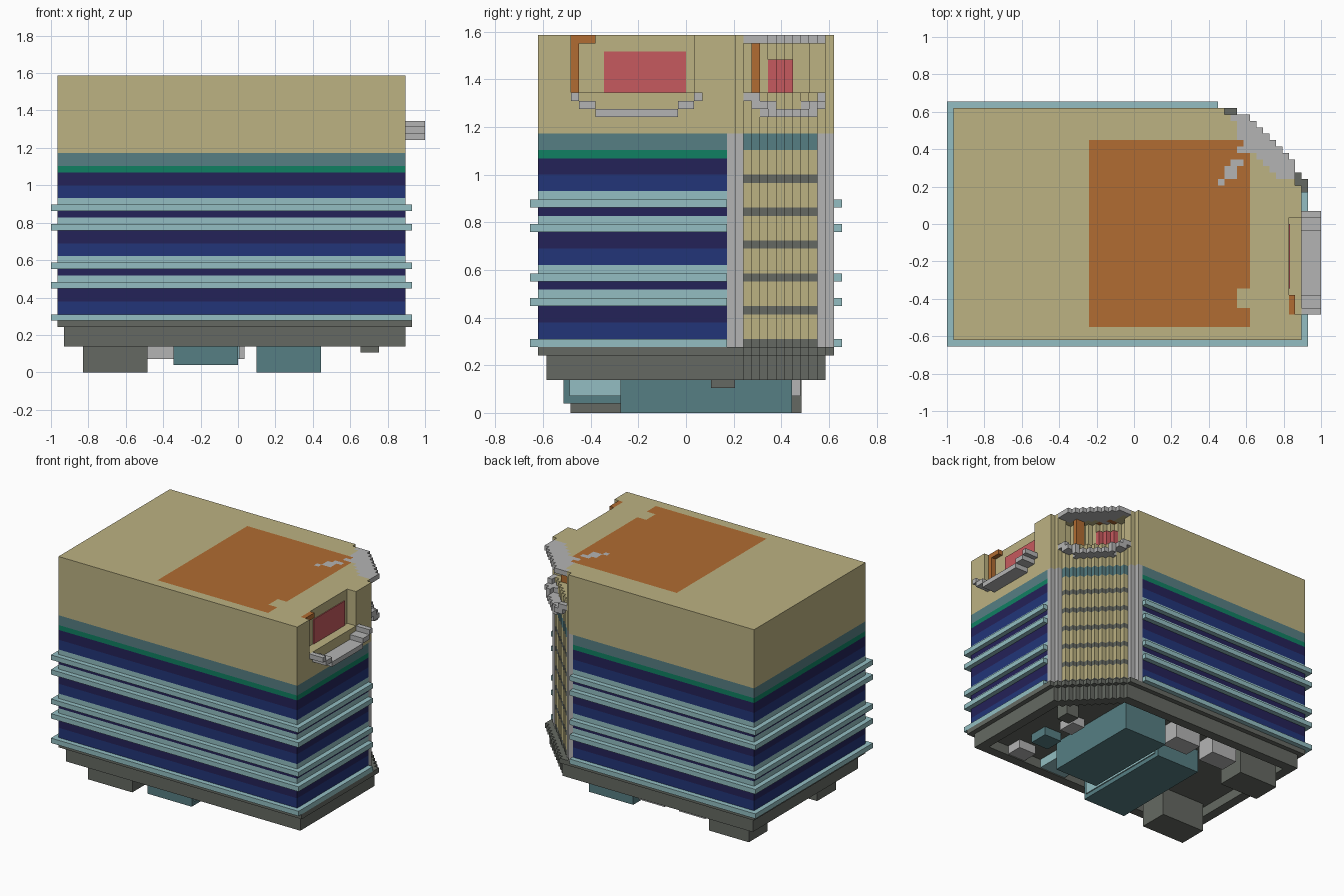
import bpy, bmesh

if "Cube" in bpy.data.objects:
    bpy.data.objects.remove(bpy.data.objects["Cube"])

# The building sits on a regular grid of small cubes: i, j, k count along x, y, z
V = 2 / 58
X = lambda i: -1 + i * V
Y = lambda j: -19 * V + j * V
Z = lambda k: k * V


def linear(c):
    c /= 255
    return c / 12.92 if c <= 0.04045 else ((c + 0.055) / 1.055) ** 2.4


PALETTE = {
    "tan": (188, 178, 130), "slate": (86, 126, 131), "green": (16, 128, 98),
    "navy": (36, 34, 88), "blue": (34, 53, 120), "pale_teal": (147, 190, 194),
    "dark_grey": (101, 105, 98), "light_grey": (180, 180, 180),
    "orange": (177, 108, 50), "red": (198, 90, 94),
}
NAMES = list(PALETTE)
MATS = []
for n, rgb in PALETTE.items():
    m = bpy.data.materials.new(n)
    m.diffuse_color = (*[linear(c) for c in rgb], 1)
    m.use_nodes = True
    m.node_tree.nodes["Principled BSDF"].inputs["Base Color"].default_value = m.diffuse_color
    MATS.append(m)


def finish(name, bm):
    me = bpy.data.meshes.new(name)
    bm.to_mesh(me)
    bm.free()
    for m in MATS:
        me.materials.append(m)
    ob = bpy.data.objects.new(name, me)
    bpy.context.collection.objects.link(ob)
    return ob


def slab(name, inside, k0, k1, colour, caps="tb"):
    """Stepped slab: every grid cell where inside(i, j) holds, from level k0 to k1."""
    rule = colour if callable(colour) else (lambda i, j, k: colour)
    levels = [(k, k + 1) for k in range(k0, k1)] if callable(colour) else [(k0, k1)]
    cells = {(i, j) for i in range(58) for j in range(38) if inside(i, j)}
    bm = bmesh.new()

    def quad(pts, mat):
        f = bm.faces.new([bm.verts.new((X(a), Y(b), Z(c))) for a, b, c in pts])
        f.material_index = NAMES.index(mat)

    for i, j in cells:
        a, b = i + 1, j + 1
        ring = [(i, j), (a, j), (a, b), (i, b)]
        near = [(i, j - 1), (a, j), (i, b), (i - 1, j)]
        for n in range(4):
            if near[n] in cells:
                continue
            p, q = ring[n], ring[(n + 1) % 4]
            for lo, hi in levels:
                quad([(*p, lo), (*q, lo), (*q, hi), (*p, hi)], rule(i, j, lo))
        if "t" in caps:
            quad([(*p, k1) for p in ring], rule(i, j, k1 - 1))
        if "b" in caps:
            quad([(*p, k0) for p in ring[::-1]], rule(i, j, k0))
    bmesh.ops.remove_doubles(bm, verts=bm.verts, dist=1e-5)
    return finish(name, bm)


def rect(i0, i1, j0, j1):
    return lambda i, j: i0 <= i < i1 and j0 <= j < j1


def box(name, x0, x1, y0, y1, z0, z1, mat):
    bm = bmesh.new()
    bmesh.ops.create_cube(bm, size=1)
    for v in bm.verts:
        v.co = ((x0 + x1) / 2 + v.co.x * (x1 - x0),
                (y0 + y1) / 2 + v.co.y * (y1 - y0),
                (z0 + z1) / 2 + v.co.z * (z1 - z0))
    for f in bm.faces:
        f.material_index = NAMES.index(mat)
    return finish(name, bm)


# Footprint with the stepped diagonal corner at back right
def body(i, j):
    return 1 <= i < 55 and 1 <= j < 37 and i + j <= 78


# Base: rim, recessed underside and the sill slab above
def base(i, j):
    return 2 <= i < 55 and 2 <= j < 36 and i + j <= 79


slab("base_rim", lambda i, j: base(i, j) and not (4 <= i < 53 and 4 <= j < 34 and i + j <= 76),
     4, 6, "dark_grey", "b")
slab("base_plate", base, 6, 7, "dark_grey", "b")
slab("base_sill", lambda i, j: 1 <= i < 56 and 1 <= j < 37 and i + j <= 80, 7, 8, "dark_grey")


# Banded storeys: window bands on the flat walls, tan corner bay between grey columns
def band(k):
    for top, mat in ((9, "pale_teal"), (11, "blue"), (13, "navy"), (15, "pale_teal"),
                     (16, "navy"), (18, "pale_teal"), (20, "blue"), (22, "navy"),
                     (24, "pale_teal"), (25, "navy"), (27, "pale_teal"), (29, "blue"),
                     (31, "navy"), (32, "green"), (34, "slate")):
        if k < top:
            return mat


def facade(i, j, k):
    if i >= 42 and j >= 24 and i + j >= 77:
        if j < 26 or j >= 35:
            return "light_grey"
        if k >= 32:
            return "slate"
        return "dark_grey" if k % 4 == 0 else "tan"
    return band(k)


slab("storeys", body, 8, 34, facade, "")

# Projecting ledges, broken at the corner bay
for n, k in enumerate((8, 13, 16, 22, 25)):
    slab(f"ledge_{n + 1}",
         lambda i, j: i < 56 and not (1 <= i < 55 and 1 <= j < 37) and not (i >= 42 and j >= 24),
         k, k + 1, "pale_teal")


# Upper block with a side niche (open on top) and a corner niche
def side_niche(i, j):
    return (i >= 53 and 8 <= j < 20) or (i >= 53 and 5 <= j < 8)


def corner_niche(i, j):
    return i + j >= 75 and abs(i - j - 18) <= 8


slab("upper_block", body, 34, 39, "tan", "tb")
slab("upper_walls", lambda i, j: body(i, j) and not side_niche(i, j) and not corner_niche(i, j),
     39, 45, "tan", "")

# Roof with its orange square and grey corner patches
SPECKS = {(42, 25), (43, 26), (43, 27), (44, 26), (44, 27), (44, 28), (45, 28), (45, 30), (46, 30)}


def roof(i, j, k):
    if (i + j >= 77 and 45 <= i < 54 and j >= 26) or (i, j) in SPECKS:
        return "light_grey"
    if rect(22, 47, 3, 32)(i, j) and not rect(45, 47, 6, 9)(i, j):
        return "orange"
    return "tan"


slab("roof", lambda i, j: body(i, j) and not side_niche(i, j), 45, 46, roof)

# Side niche: red door panel, orange door frame, swooping balcony
box("side_door", X(53) - 0.002, X(53) + 0.006, Y(9), Y(19), Z(39), Z(44), "red")
slab("side_frame_post", rect(53, 54, 5, 6), 39, 45, "orange")
slab("side_frame_lintel", rect(53, 54, 5, 8), 45, 46, "orange")
for n, (j0, j1, k) in enumerate(((5, 6, 38), (6, 8, 37), (8, 18, 36), (18, 20, 37), (20, 21, 38))):
    slab(f"side_balcony_{n + 1}", rect(55, 58, j0, j1), k, k + 1, "light_grey")

# Corner niche: red door, orange post, stepped balcony and eave
slab("corner_door", lambda i, j: i + j in (74, 75) and 29 <= j <= 31, 39, 43, "red")
slab("corner_post", lambda i, j: i + j in (76, 77) and j == 27, 39, 45, "orange")


def outer(lo, hi):
    return lambda i, j: (79 <= i + j <= 81 and i < 54 and 26 <= j < 36
                         and lo <= abs(i - j - 18) <= hi)


for n, (lo, hi, k) in enumerate(((0, 5, 36), (5, 8, 37), (8, 12, 38))):
    slab(f"corner_balcony_{n + 1}", outer(lo, hi), k, k + 1, "light_grey")
slab("corner_eave", outer(0, 12), 45, 46, "light_grey")

# Blocks hanging under the base
U = Z(6)
box("under_block_large", 0.10, 0.445, -0.275, 0.445, 0, U, "slate")
box("under_block_mid", -0.345, 0.0, -0.515, 0.25, 0.04, U, "slate")
box("under_block_mid_side", 0.0, 0.008, -0.49, 0.22, 0.07, U, "pale_teal")
box("foot_front", -0.83, -0.485, -0.485, -0.275, 0, U, "dark_grey")
box("foot_back", -0.83, -0.52, 0.28, 0.485, 0, U, "dark_grey")
box("under_box_1", -0.485, -0.28, 0.34, 0.48, 0.07, U, "light_grey")
box("under_box_2", -0.17, 0.035, 0.34, 0.48, 0.07, U, "light_grey")
box("under_box_3", 0.655, 0.755, 0.105, 0.205, 0.105, U, "dark_grey")
box("under_box_4", 0.17, 0.38, -0.52, -0.35, 0.145, U, "pale_teal")
box("under_box_5", 0.50, 0.64, -0.30, -0.16, 0.145, U, "slate")
box("under_box_6", 0.52, 0.66, -0.52, -0.40, 0.145, U, "light_grey")
box("under_box_7", 0.50, 0.60, -0.05, 0.08, 0.145, U, "light_grey")
